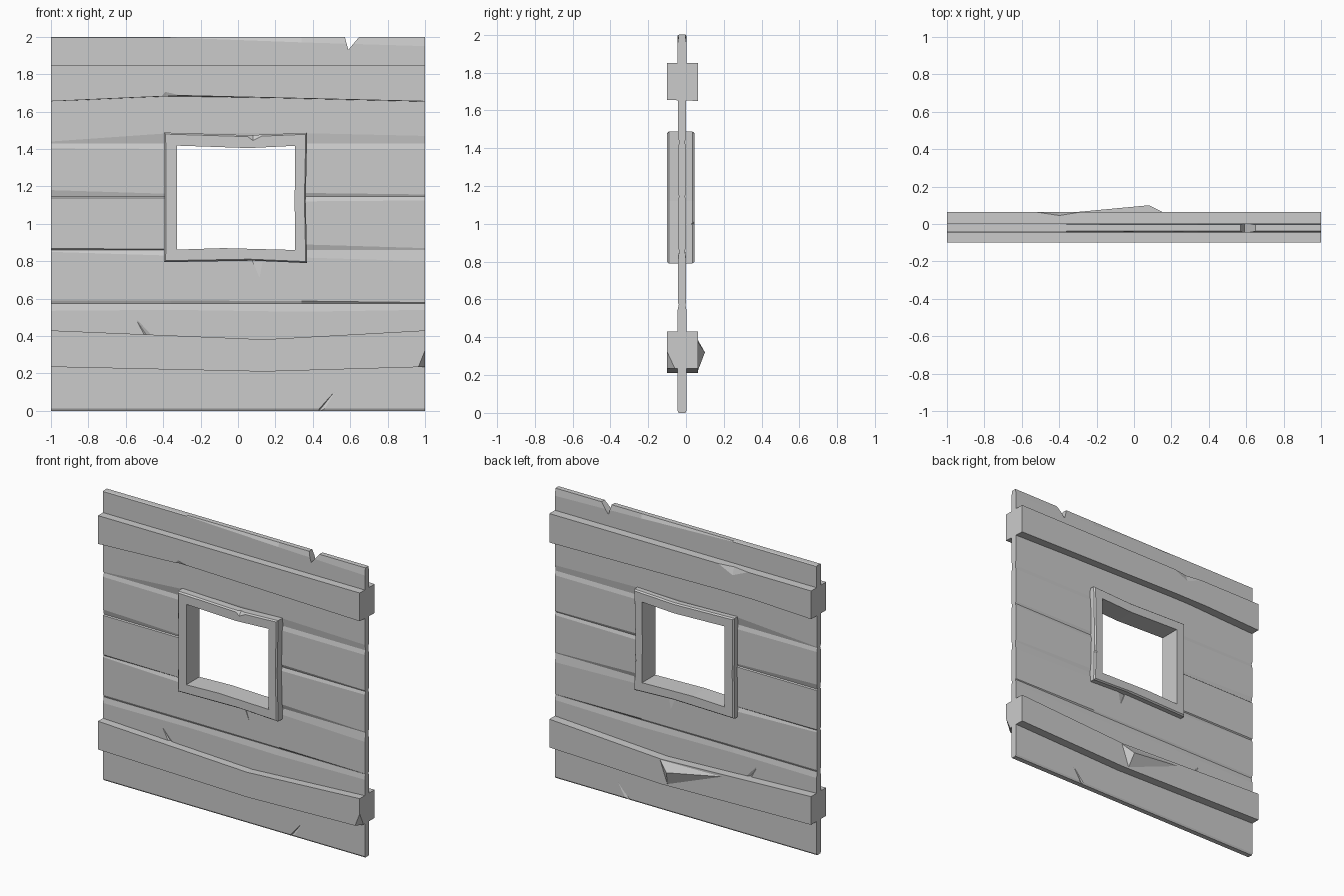
import bpy, bmesh
from mathutils import Vector

cube = bpy.data.objects.get("Cube")
if cube:
    bpy.data.objects.remove(cube)

grey = bpy.data.materials.new("weathered grey")
grey.use_nodes = True
colour = (0.6, 0.6, 0.6, 1)
grey.diffuse_color = colour
grey.node_tree.nodes["Principled BSDF"].inputs["Base Color"].default_value = colour

MID = -0.021   # centre of the wall thickness


def finish(name, bm):
    bmesh.ops.recalc_face_normals(bm, faces=bm.faces)
    mesh = bpy.data.meshes.new(name)
    bm.to_mesh(mesh)
    bm.free()
    mesh.materials.append(grey)
    ob = bpy.data.objects.new(name, mesh)
    bpy.context.collection.objects.link(ob)
    return ob


def loft(name, rings, closed=False):
    """Skin a row of matching cross-sections."""
    bm = bmesh.new()
    rows = [[bm.verts.new(p) for p in ring] for ring in rings]
    pairs = list(zip(rows, rows[1:]))
    if closed:
        pairs.append((rows[-1], rows[0]))
    else:
        bm.faces.new(rows[0])
        bm.faces.new(rows[-1])
    for a, b in pairs:
        for i in range(len(a)):
            j = (i + 1) % len(a)
            bm.faces.new((a[i], a[j], b[j], b[i]))
    return finish(name, bm)


def hull(name, points):
    bm = bmesh.new()
    for p in points:
        bm.verts.new(p)
    bmesh.ops.convex_hull(bm, input=bm.verts)
    return finish(name, bm)


def cut(ob, points):
    """Chip a convex piece out of a part."""
    tool = hull("chip_cutter", points)
    tool.hide_render = True
    mod = ob.modifiers.new("chip", 'BOOLEAN')
    mod.operation, mod.solver, mod.object = 'DIFFERENCE', 'EXACT', tool
    graph = bpy.context.evaluated_depsgraph_get()
    mesh = bpy.data.meshes.new_from_object(ob.evaluated_get(graph))
    ob.modifiers.clear()
    ob.data = mesh
    bpy.data.objects.remove(tool)


def gash(ob, start, end, wide, half, depth=0.01):
    """Slanted V groove on both faces, tapering to its far end."""
    for s in (-1, 1):
        out, deep = MID + s * (half + 0.01), MID + s * (half - depth)
        (x0, z0), (x1, z1) = start, end
        cut(ob, [(x0 - wide, out, z0), (x0 + wide, out, z0), (x0 - wide * 0.4, deep, z0),
                 (x1, out, z1), (x1 + wide * 0.3, out, z1)])


# Planks: bevel heights at four stations along the wall
stations = [-1, -0.36, 0.34, 1]
edges = [0, 0.29, 0.575, 0.86, 1.145, 1.43, 1.715, 2]
low_bevel = [[0.012] * 4, [0.02] * 4, [0.015, 0.015, 0.012, 0.004], [0.008, 0.005, 0.03, 0.01],
             [0.035, 0.015, 0.02, 0.012], [0.01, 0.055, 0.055, 0.04], [0.02] * 4]
top_bevel = [[0.02] * 4, [0.04, 0.035, 0.045, 0.035], [0.01, 0.03, 0.04, 0.06],
             [0.006, 0.006, 0.025, 0.02], [0.025, 0.03, 0.03, 0.03], [0.02] * 4,
             [0.004, 0.004, 0.03, 0.05]]


def plank_ring(i, k):
    half = 0.024 if i in (0, 1, 6) else 0.022
    inner = half - 0.007
    z0, z1 = edges[i], edges[i + 1]
    zb, zt = z0 + low_bevel[i][k], z1 - top_bevel[i][k]
    section = [(-half, zb), (-half, zt), (-inner, z1), (inner, z1),
               (half, zt), (half, zb), (inner, z0), (-inner, z0)]
    return [(stations[k], MID + y, z) for y, z in section]


planks = {}
for i in range(7):
    if i in (3, 4):   # interrupted by the window
        loft(f"plank_{i + 1}_right", [plank_ring(i, k) for k in (0, 1)])
        loft(f"plank_{i + 1}_left", [plank_ring(i, k) for k in (2, 3)])
    else:
        planks[i] = loft(f"plank_{i + 1}", [plank_ring(i, k) for k in range(4)])

# Splits and gashes in the planks
gash(planks[0], (0.44, -0.01), (0.6, 0.21), 0.035, 0.024)
gash(planks[1], (-0.47, 0.4), (-0.6, 0.57), 0.04, 0.024)
for s in (-1, 1):
    out, deep = MID + s * 0.03, MID + s * 0.01
    cut(planks[2], [(0.07, out, 0.82), (0.07, deep, 0.82), (0.18, out, 0.82), (0.145, out, 0.64)])
cut(planks[6], [(x, y, z) for y in (-0.1, 0.1) for x, z in ((0.565, 2.02), (0.665, 2.02), (0.59, 1.93))])


# Cross beams: x, front bottom, back bottom, top
def beam(name, profile):
    return loft(name, [[(x, -0.1, fb), (x, 0.063, bb), (x, 0.063, t), (x, -0.1, t)]
                       for x, fb, bb, t in profile])


upper = beam("upper_beam", [(-1, 1.655, 1.655, 1.85), (-0.56, 1.675, 1.672, 1.85),
                            (-0.3, 1.686, 1.672, 1.85), (1, 1.655, 1.65, 1.85)])
lower = beam("lower_beam", [(-1, 0.235, 0.235, 0.43), (0.14, 0.21, 0.21, 0.382),
                            (1, 0.235, 0.235, 0.43)])
cut(upper, [(-0.56, 0.066, 1.86), (-0.25, 0.066, 1.86), (-0.4, 0.066, 1.79), (-0.4, 0.042, 1.86)])
cut(upper, [(-0.43, -0.104, 1.67), (-0.2, -0.104, 1.67), (-0.39, -0.104, 1.715), (-0.38, -0.085, 1.67)])
cut(lower, [(0.95, -0.11, 0.22), (1.01, -0.11, 0.37), (1.01, -0.04, 0.22), (1.01, -0.11, 0.22)])
hull("beam_splinter", [(-0.35, 0.06, 0.39), (0.16, 0.06, 0.38), (0.1, 0.06, 0.215), (0.08, 0.1, 0.32)])

# Window frame: matching outer and inner outlines
outer = [(-0.395, 0.795), (0.08, 0.803), (0.37, 0.79), (0.362, 1.12),
         (0.37, 1.487), (0.06, 1.474), (-0.395, 1.488), (-0.392, 1.1)]
opening = [(-0.325, 0.862), (-0.08, 0.87), (0.305, 0.86), (0.303, 1.12),
           (0.305, 1.417), (0.06, 1.405), (-0.325, 1.418), (-0.325, 1.1)]
rings = []
for (xo, zo), (xi, zi) in zip(outer, opening):
    toward = (Vector((xi, zi)) - Vector((xo, zo))) * 0.12
    xc, zc = xo + toward.x, zo + toward.y
    rings.append([(xo, -0.09, zo), (xc, -0.1, zc), (xi, -0.1, zi),
                  (xi, 0.044, zi), (xc, 0.044, zc), (xo, 0.034, zo)])
frame = loft("window_frame", rings, closed=True)
cut(frame, [(0.0, -0.11, 1.49), (0.2, -0.11, 1.49), (0.08, -0.11, 1.43), (0.08, -0.07, 1.49)])
cut(frame, [(0.38, 0.05, 0.96), (0.38, 0.05, 1.04), (0.34, 0.05, 1.0), (0.38, 0.015, 1.0)])
